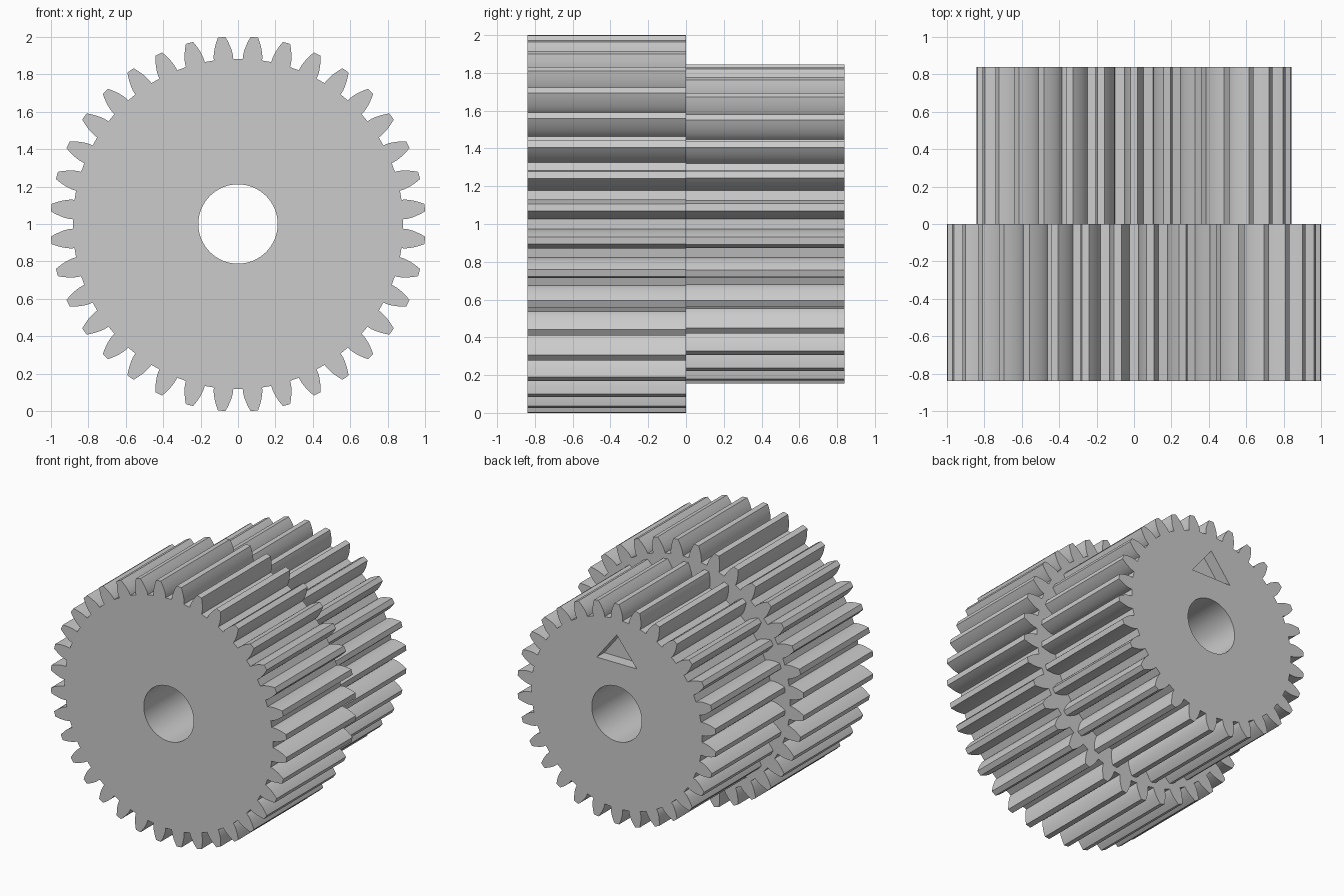
import bpy, bmesh, math

if "Cube" in bpy.data.objects:
    bpy.data.objects.remove(bpy.data.objects["Cube"], do_unlink=True)

MODULE = 1.0025 / 19      # tooth size shared by both gears
PRESSURE = math.radians(20)
HALF_DEPTH = 0.84
CENTRE_Z = 1.0

grey = bpy.data.materials.new("plain_grey")
grey.use_nodes = True
colour = (0.6, 0.6, 0.6, 1)
grey.diffuse_color = colour
grey.node_tree.nodes["Principled BSDF"].inputs["Base Color"].default_value = colour


def involute(angle):
    return math.tan(angle) - angle


def gear_outline(teeth, steps=6):
    """Involute tooth outline with a valley pointing along +x."""
    pitch = MODULE * teeth / 2
    base = pitch * math.cos(PRESSURE)
    tip = pitch + MODULE
    root = pitch - 1.25 * MODULE
    start = max(base, root)

    # One flank as (radius, half angle of the tooth at that radius)
    flank = []
    for i in range(steps + 1):
        r = start + (tip - start) * i / steps
        half = math.pi / (2 * teeth) + involute(PRESSURE) - involute(math.acos(min(1, base / r)))
        flank.append((r, half))
    if root < start:
        flank.insert(0, (root, flank[0][1]))
    tooth = [(r, -a) for r, a in flank] + [(r, a) for r, a in reversed(flank)]

    points = []
    for k in range(teeth):
        middle = (k + 0.5) * math.tau / teeth
        points += [(r * math.cos(middle + a), r * math.sin(middle + a)) for r, a in tooth]
    return points


def prism(name, outline, y0, y1):
    """Extrude an x-z outline, measured from the axle, along y."""
    bm = bmesh.new()
    face = bm.faces.new([bm.verts.new((x, y0, CENTRE_Z + z)) for x, z in outline])
    new = bmesh.ops.extrude_face_region(bm, geom=[face])["geom"]
    verts = [v for v in new if isinstance(v, bmesh.types.BMVert)]
    bmesh.ops.translate(bm, verts=verts, vec=(0, y1 - y0, 0))
    bmesh.ops.recalc_face_normals(bm, faces=bm.faces)
    mesh = bpy.data.meshes.new(name)
    bm.to_mesh(mesh)
    bm.free()
    mesh.materials.append(grey)
    obj = bpy.data.objects.new(name, mesh)
    bpy.context.collection.objects.link(obj)
    return obj


def select(obj):
    bpy.ops.object.select_all(action='DESELECT')
    obj.select_set(True)
    bpy.context.view_layer.objects.active = obj


def cut(obj, cutter):
    mod = obj.modifiers.new("cut", 'BOOLEAN')
    mod.operation = 'DIFFERENCE'
    mod.solver = 'EXACT'
    mod.object = cutter
    select(obj)
    bpy.ops.object.modifier_apply(modifier=mod.name)


# Large front gear and smaller rear gear
front_gear = prism("front_gear", gear_outline(36), -HALF_DEPTH, 0)
rear_gear = prism("rear_gear", gear_outline(30), 0, HALF_DEPTH)

# Axle bore through both gears
circle = [(0.212 * math.cos(math.tau * i / 64), 0.212 * math.sin(math.tau * i / 64))
          for i in range(64)]
bore = prism("bore_cutter", circle, -1, 1)

# Triangular pocket in the rear face
pocket = prism("triangle_cutter", [(-0.17, 0.39), (0.17, 0.39), (0, 0.605)],
               HALF_DEPTH - 0.09, 1)

cut(front_gear, bore)
cut(rear_gear, bore)
cut(rear_gear, pocket)

for cutter in (bore, pocket):
    bpy.data.objects.remove(cutter, do_unlink=True)

# Smooth flanks and bore, crisp edges elsewhere
for gear in (front_gear, rear_gear):
    select(gear)
    bpy.ops.object.shade_smooth_by_angle(angle=math.radians(25))
